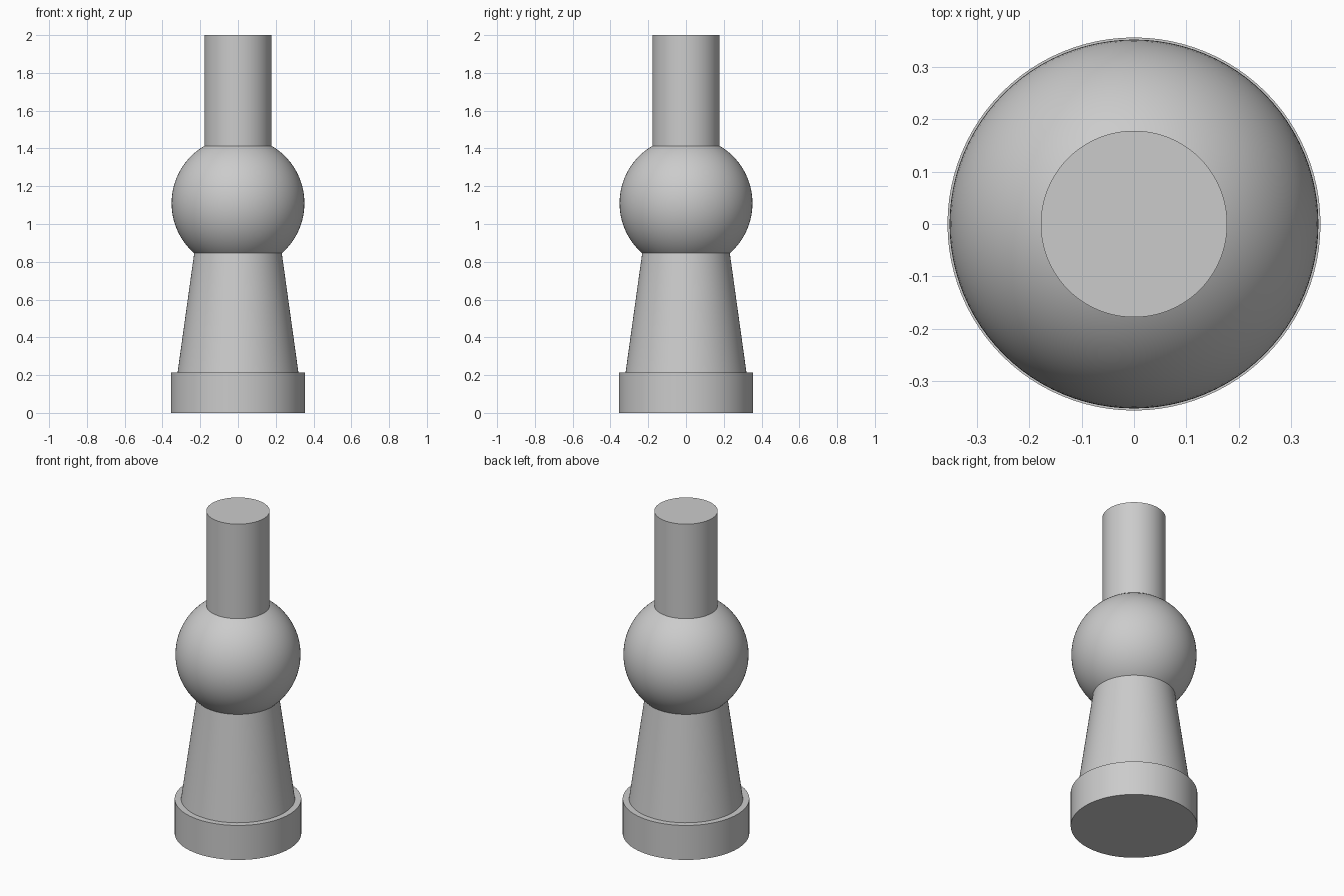
import bpy
import math

cube = bpy.data.objects.get("Cube")
if cube:
    bpy.data.objects.remove(cube, do_unlink=True)

SEGMENTS = 96

grey = bpy.data.materials.new("plain_grey")
grey.use_nodes = True
colour = (0.6, 0.6, 0.6, 1)
grey.diffuse_color = colour
grey.node_tree.nodes["Principled BSDF"].inputs["Base Color"].default_value = colour


def finish(name):
    obj = bpy.context.object
    obj.name = name
    obj.data.materials.append(grey)
    bpy.ops.object.shade_smooth_by_angle(angle=math.radians(30))


def round_part(name, bottom, top, r_bottom, r_top):
    """Upright cylinder or tapered column between two heights."""
    bpy.ops.mesh.primitive_cone_add(
        vertices=SEGMENTS, radius1=r_bottom, radius2=r_top,
        depth=top - bottom, location=(0, 0, (bottom + top) / 2))
    finish(name)


# Wide foot and tapered column, whose narrow end sits inside the ball
round_part("foot", 0, 0.214, 0.356, 0.356)
round_part("tapered_column", 0.2, 0.86, 0.322, 0.23)

# Ball in the middle
bpy.ops.mesh.primitive_uv_sphere_add(
    segments=SEGMENTS, ring_count=48, radius=0.352, location=(0, 0, 1.11))
finish("ball")

# Straight neck rising out of the ball
round_part("neck", 1.35, 2, 0.178, 0.178)
